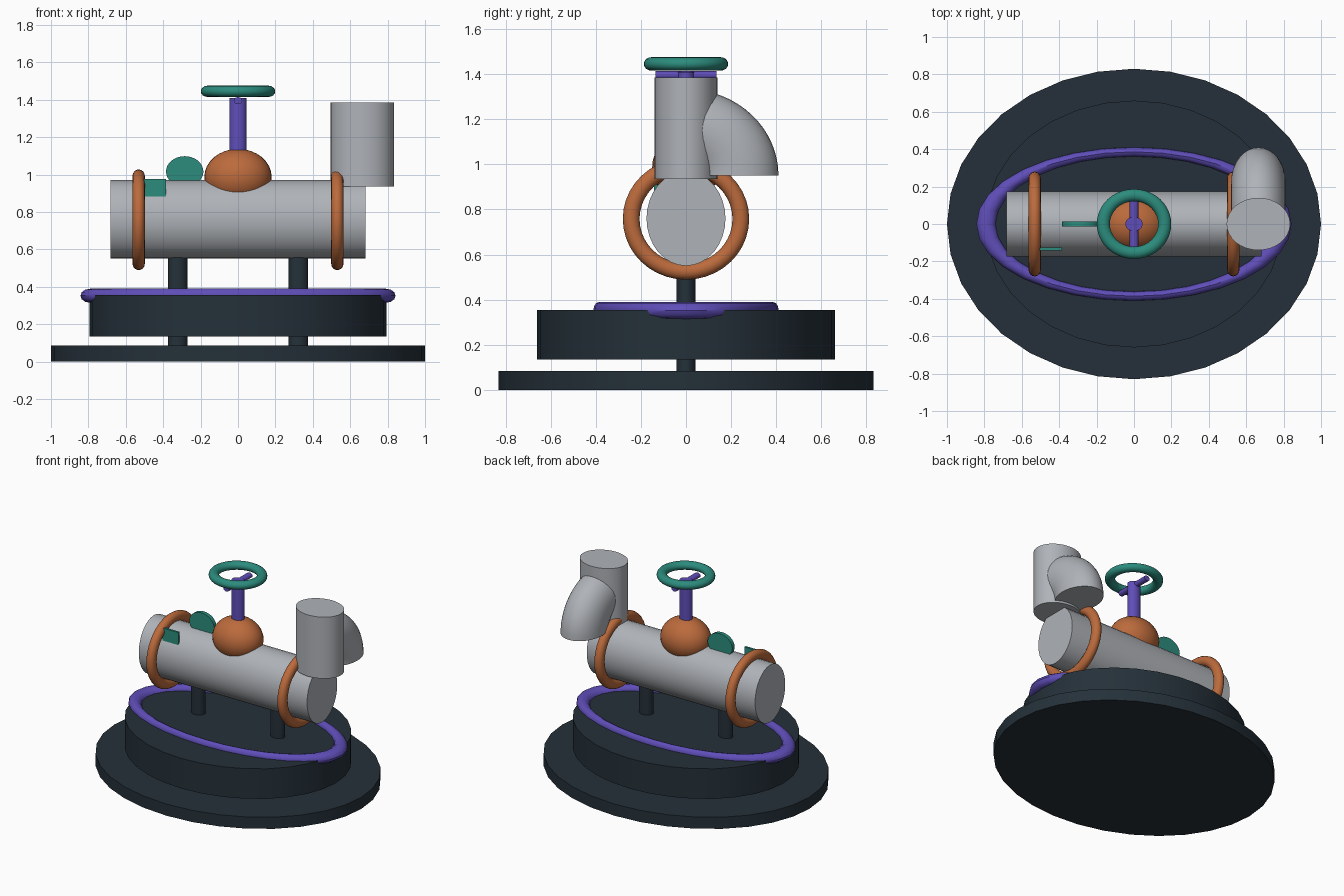
import bpy, bmesh, math
from mathutils import Matrix, Vector

if "Cube" in bpy.data.objects:
    bpy.data.objects.remove(bpy.data.objects["Cube"])


def material(name, rgb):
    m = bpy.data.materials.new(name)
    m.diffuse_color = (*rgb, 1)
    m.use_nodes = True
    m.node_tree.nodes["Principled BSDF"].inputs["Base Color"].default_value = m.diffuse_color
    return m


DARK = material("dark slate", (0.018, 0.030, 0.041))
GREY = material("pale grey", (0.43, 0.45, 0.48))
COPPER = material("copper orange", (0.50, 0.145, 0.045))
PURPLE = material("purple", (0.115, 0.075, 0.48))
TEAL = material("teal", (0.025, 0.26, 0.205))


def finish(obj, name, mat):
    obj.name = name
    obj.data.materials.append(mat)
    bpy.ops.object.select_all(action='DESELECT')
    obj.select_set(True)
    bpy.context.view_layer.objects.active = obj
    bpy.ops.object.transform_apply(location=False, rotation=True, scale=True)
    bpy.ops.object.shade_smooth_by_angle(angle=math.radians(35))
    return obj


ALONG = {'x': Matrix.Rotation(math.pi / 2, 4, 'Y'),
         'y': Matrix.Rotation(math.pi / 2, 4, 'X'), 'z': Matrix()}


def new_object(bm):
    me = bpy.data.meshes.new("part")
    bm.to_mesh(me)
    bm.free()
    obj = bpy.data.objects.new("part", me)
    bpy.context.collection.objects.link(obj)
    return obj


def cylinder(name, mat, centre, half, axis='z', sides=32):
    """Elliptical cylinder with half sizes along x, y and z."""
    bm = bmesh.new()
    bmesh.ops.create_cone(bm, cap_ends=True, segments=sides, radius1=1, radius2=1, depth=2)
    bm.transform(Matrix.Diagonal((*half, 1)) @ ALONG[axis])
    obj = new_object(bm)
    obj.location = centre
    return finish(obj, name, mat)


def tube_bend(name, mat, centre, scale, major, minor, axis='z', sweep=2 * math.pi,
              steps=40, sides=16):
    """Full ring, or a capped bend when the sweep is under a full turn."""
    bm = bmesh.new()
    closed = sweep > 6.28
    rings = []
    for i in range(steps if closed else steps + 1):
        a = sweep * i / steps
        ring = []
        for j in range(sides):
            b = 2 * math.pi * j / sides
            r = major + minor * math.cos(b)
            ring.append(bm.verts.new((r * math.cos(a), r * math.sin(a), minor * math.sin(b))))
        rings.append(ring)
    for i in range(steps):
        p, q = rings[i], rings[(i + 1) % len(rings)]
        for j in range(sides):
            k = (j + 1) % sides
            bm.faces.new((p[j], q[j], q[k], p[k]))
    if not closed:
        bm.faces.new(rings[0])
        bm.faces.new(rings[-1])
    # For an x axis bend, the sweep runs from +y up to +z
    turn = Matrix(((0, 0, 1, 0), (1, 0, 0, 0), (0, 1, 0, 0), (0, 0, 0, 1))) if axis == 'x' else Matrix()
    bm.transform(Matrix.Diagonal((*scale, 1)) @ turn)
    bmesh.ops.recalc_face_normals(bm, faces=bm.faces)
    obj = new_object(bm)
    obj.location = centre
    return finish(obj, name, mat)


# Stand: wide foot, raised plinth, two posts
cylinder("base_plate", DARK, (0, 0, 0.0425), (1, 0.83, 0.0425))
cylinder("plinth", DARK, (0, 0, 0.245), (0.795, 0.66, 0.11))
for side, label in ((-1, "left"), (1, "right")):
    cylinder(label + "_post", DARK, (side * 0.323, 0, 0.36), (0.052, 0.043, 0.29))
    # Bands around the barrel
    tube_bend(label + "_band", COPPER, (side * 0.531, 0, 0.758), (0.92, 1.03, 0.99),
              0.236, 0.036, axis='x')

# Oval trim on the plinth
tube_bend("oval_trim", PURPLE, (0, 0, 0.352), (2.05, 1, 1.5), 0.386, 0.025, steps=32, sides=12)

# Main barrel
cylinder("barrel", GREY, (0, 0, 0.76), (0.682, 0.175, 0.21), 'x')

# Valve: round bonnet, stem, cross bar and hand wheel
bm = bmesh.new()
bmesh.ops.create_uvsphere(bm, u_segments=32, v_segments=16, radius=1)
bm.transform(Matrix.Diagonal((0.18, 0.15, 0.15, 1)))
bonnet = new_object(bm)
bonnet.location = (0, 0, 0.987)
finish(bonnet, "bonnet", COPPER)
cylinder("stem", PURPLE, (0, 0, 1.23), (0.046, 0.038, 0.18))
cylinder("wheel_bar", PURPLE, (0, 0, 1.395), (0.023, 0.135, 0.019), 'y', 16)
tube_bend("hand_wheel", TEAL, (0, 0, 1.445), (1, 0.94, 0.85), 0.164, 0.035)

# Teal fin disc and side plate
cylinder("fin_disc", TEAL, (-0.285, 0, 1.016), (0.1, 0.014, 0.082), 'y')
bm = bmesh.new()
bmesh.ops.create_cube(bm, size=1)
bm.transform(Matrix.Diagonal((0.13, 0.016, 0.15, 1)))
plate = new_object(bm)
plate.location = (-0.45, -0.133, 0.9)
finish(plate, "side_plate", TEAL)

# Outlet: upright pipe with a bend falling away behind it
cylinder("upright_pipe", GREY, (0.665, 0, 1.16), (0.17, 0.14, 0.225))
tube_bend("outlet_bend", GREY, (0.665, 0, 0.95), (0.79, 1, 0.935), 0.226, 0.184,
          axis='x', sweep=math.pi / 2, steps=16, sides=32)
